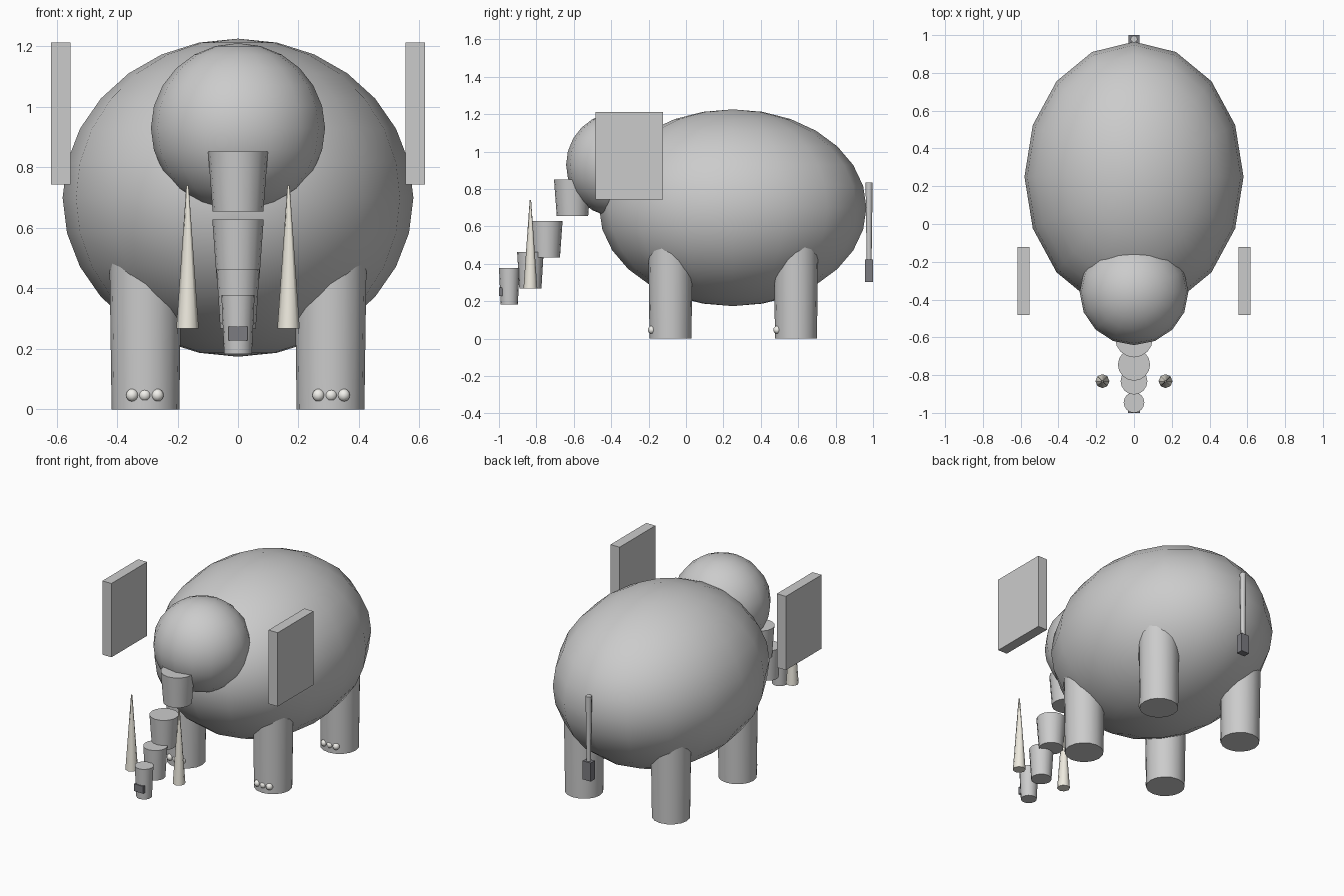
import bpy
import math

if "Cube" in bpy.data.objects:
    bpy.data.objects.remove(bpy.data.objects["Cube"])


def material(name, rgb):
    m = bpy.data.materials.new(name)
    m.diffuse_color = (*rgb, 1)
    m.use_nodes = True
    m.node_tree.nodes["Principled BSDF"].inputs["Base Color"].default_value = m.diffuse_color
    return m


IVORY = material("ivory", (0.86, 0.83, 0.74))
NAIL = material("nail", (0.88, 0.87, 0.83))
DARK = material("dark_grey", (0.2, 0.2, 0.22))


def finish(name, mat=None, smooth=True):
    ob = bpy.context.object
    ob.name = name
    if mat:
        ob.data.materials.append(mat)
    if smooth:
        bpy.ops.object.shade_smooth_by_angle(angle=math.radians(50))
    return ob


def ball(name, loc, radii, seg, rings, mat=None):
    bpy.ops.mesh.primitive_uv_sphere_add(segments=seg, ring_count=rings, radius=1, location=loc)
    bpy.context.object.scale = radii
    bpy.ops.object.transform_apply(location=False, rotation=False, scale=True)
    return finish(name, mat)


def taper(name, x, y, z0, z1, r0, r1, sides, mat=None):
    bpy.ops.mesh.primitive_cone_add(vertices=sides, radius1=r0, radius2=r1,
                                    depth=z1 - z0, location=(x, y, (z0 + z1) / 2))
    return finish(name, mat)


def box(name, loc, size, mat=None):
    bpy.ops.mesh.primitive_cube_add(size=1, location=loc)
    bpy.context.object.scale = size
    bpy.ops.object.transform_apply(location=False, rotation=False, scale=True)
    return finish(name, mat, smooth=False)


# Body and head
ball("body", (0, 0.25, 0.70), (0.58, 0.715, 0.526), 16, 14)
ball("head", (0, -0.36, 0.93), (0.288, 0.281, 0.281), 16, 12)

# Trunk: stepped, separate tapered segments (y, bottom z, top z, bottom r, top r)
trunk = [(-0.607, 0.655, 0.852, 0.084, 0.099),
         (-0.745, 0.433, 0.628, 0.071, 0.085),
         (-0.832, 0.267, 0.463, 0.059, 0.071),
         (-0.945, 0.183, 0.379, 0.046, 0.055)]
for i, (y, z0, z1, r0, r1) in enumerate(trunk):
    taper(f"trunk_segment_{i + 1}", 0, y, z0, z1, r0, r1, 16)
box("trunk_tip", (0, -0.975, 0.251), (0.064, 0.05, 0.046), DARK)

for side, s in (("left", 1), ("right", -1)):
    # Ears and tusks
    box(f"{side}_ear", (s * 0.586, -0.303, 0.978), (0.064, 0.36, 0.47))
    taper(f"{side}_tusk", s * 0.167, -0.832, 0.268, 0.74, 0.037, 0.004, 8, IVORY)
    # Legs with three toenails each
    for end, y in (("front", -0.083), ("rear", 0.588)):
        taper(f"{end}_{side}_leg", s * 0.306, y, 0, 0.56, 0.112, 0.12, 16)
        for k in (-1, 0, 1):
            ball(f"{end}_{side}_toenail_{k + 2}", (s * 0.308 + k * 0.042, y - 0.1, 0.047),
                 (0.021, 0.021, 0.021), 10, 8, NAIL)

# Tail and its tuft
taper("tail", 0, 0.979, 0.40, 0.835, 0.013, 0.019, 8)
box("tail_tuft", (0, 0.979, 0.363), (0.056, 0.042, 0.118), DARK)
